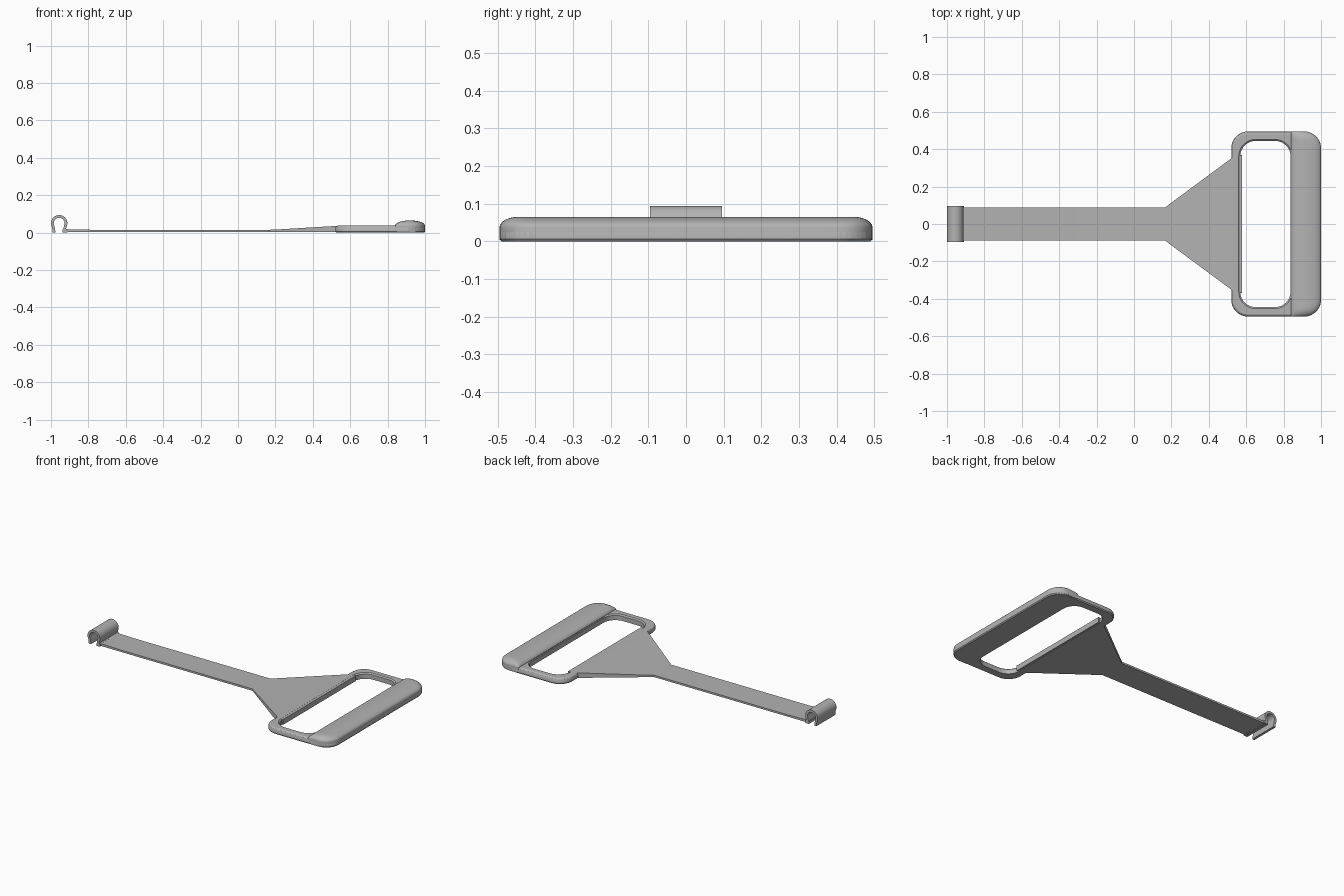
import bpy, bmesh
from math import sin, cos, pi, sqrt, radians

cube = bpy.data.objects.get("Cube")
if cube:
    bpy.data.objects.remove(cube)

grey = bpy.data.materials.new("plain grey")
grey.use_nodes = True
COLOUR = (0.45, 0.45, 0.45, 1)
grey.diffuse_color = COLOUR
grey.node_tree.nodes["Principled BSDF"].inputs["Base Color"].default_value = COLOUR


def loft(name, rings, loop=False):
    """Skin closed rings of equal length; cap the ends unless they loop round."""
    bm = bmesh.new()
    rows = [[bm.verts.new(p) for p in ring] for ring in rings]
    n = len(rows[0])
    for a, b in zip(rows, rows[1:] + (rows[:1] if loop else [])):
        for i in range(n):
            j = (i + 1) % n
            bm.faces.new((a[i], a[j], b[j], b[i]))
    if not loop:
        bm.faces.new(rows[0])
        bm.faces.new(rows[-1])
    bmesh.ops.recalc_face_normals(bm, faces=bm.faces)
    mesh = bpy.data.meshes.new(name)
    bm.to_mesh(mesh)
    bm.free()
    mesh.materials.append(grey)
    obj = bpy.data.objects.new(name, mesh)
    bpy.context.collection.objects.link(obj)
    bpy.ops.object.select_all(action='DESELECT')
    obj.select_set(True)
    bpy.context.view_layer.objects.active = obj
    bpy.ops.object.shade_smooth_by_angle(angle=radians(30))
    return obj


def rounded_rect(x0, x1, half, r, z, inset=0, steps=10):
    x0, x1, half, r = x0 + inset, x1 - inset, half - inset, r - inset
    corners = [(x1 - r, half - r), (x0 + r, half - r),
               (x0 + r, r - half), (x1 - r, r - half)]
    ring = []
    for q, (cx, cy) in enumerate(corners):
        for k in range(steps + 1):
            a = (q + k / steps) * pi / 2
            ring.append((cx + r * cos(a), cy + r * sin(a), z))
    return ring


# Buckle frame: soft outer edge, straight slot wall
outer = [(0.005, 0), (0, 0.006), (0, 0.024), (0.004, 0.032), (0.012, 0.037)]
frame = [rounded_rect(0.52, 1.0, 0.495, 0.09, z, i) for i, z in outer]
frame += [rounded_rect(0.56, 0.845, 0.452, 0.09, z, i)
          for i, z in [(0, 0.037), (0.008, 0.030), (0.008, 0)]]
loft("buckle_frame", frame, loop=True)

# Domed grip bar, its outer corners following the frame
HALF, CORNER, SEG = 0.495, 0.09, 14
right_side = [HALF * sin(k / 24 * pi / 2) for k in range(25)]
stations = sorted({s * y for y in right_side for s in (-1, 1)})
grip = []
for y in stations:
    past = max(0, abs(y) - (HALF - CORNER))
    xr = 1 - CORNER + sqrt(max(0, CORNER ** 2 - past ** 2))
    end = max(0, abs(y) - 0.445) / (HALF - 0.445)
    rise = 0.028 * sqrt(max(0, 1 - end * end))
    xl = 0.84
    ring = [(xr - 0.004, y, 0.003), (xr, y, 0.008)]
    for k in range(SEG + 1):
        a = pi * k / SEG
        ring.append(((xl + xr) / 2 + (xr - xl) / 2 * cos(a), y, 0.037 + rise * sin(a)))
    ring.append((xl + 0.01, y, 0.003))
    grip.append(ring)
loft("grip_bar", grip)

# Flat strap flaring into a thickening wedge: x, half width, top height
sections = [(-0.925, 0.088, 0.018), (-0.78, 0.088, 0.015), (0.165, 0.088, 0.015),
            (0.2, 0.114, 0.016), (0.53, 0.358, 0.036), (0.578, 0.37, 0.037)]
loft("strap_and_wedge", [[(x, -w, 0.003), (x, w, 0.003), (x, w, t), (x, -w, t)]
                         for x, w, t in sections])

# Open spring clip: an arch with legs pinching in at the foot
CX, CZ = -0.956, 0.05


def arch(r, foot):
    pts = [(CX + foot, 0)]
    pts += [(CX + r * cos(a), CZ + r * sin(a))
            for a in (radians(-30 + 240 * k / 20) for k in range(21))]
    return pts + [(CX - foot, 0)]


outline = arch(0.044, 0.035) + arch(0.029, 0.019)[::-1]
loft("spring_clip", [[(x, y, z) for x, z in outline] for y in (-0.095, 0.095)])

# Foot joining the clip to the strap
foot = [(-0.937, 0), (-0.91, 0.002), (-0.91, 0.018), (-0.925, 0.02), (-0.937, 0.016)]
loft("clip_foot", [[(x, y, z) for x, z in foot] for y in (-0.095, 0.095)])
